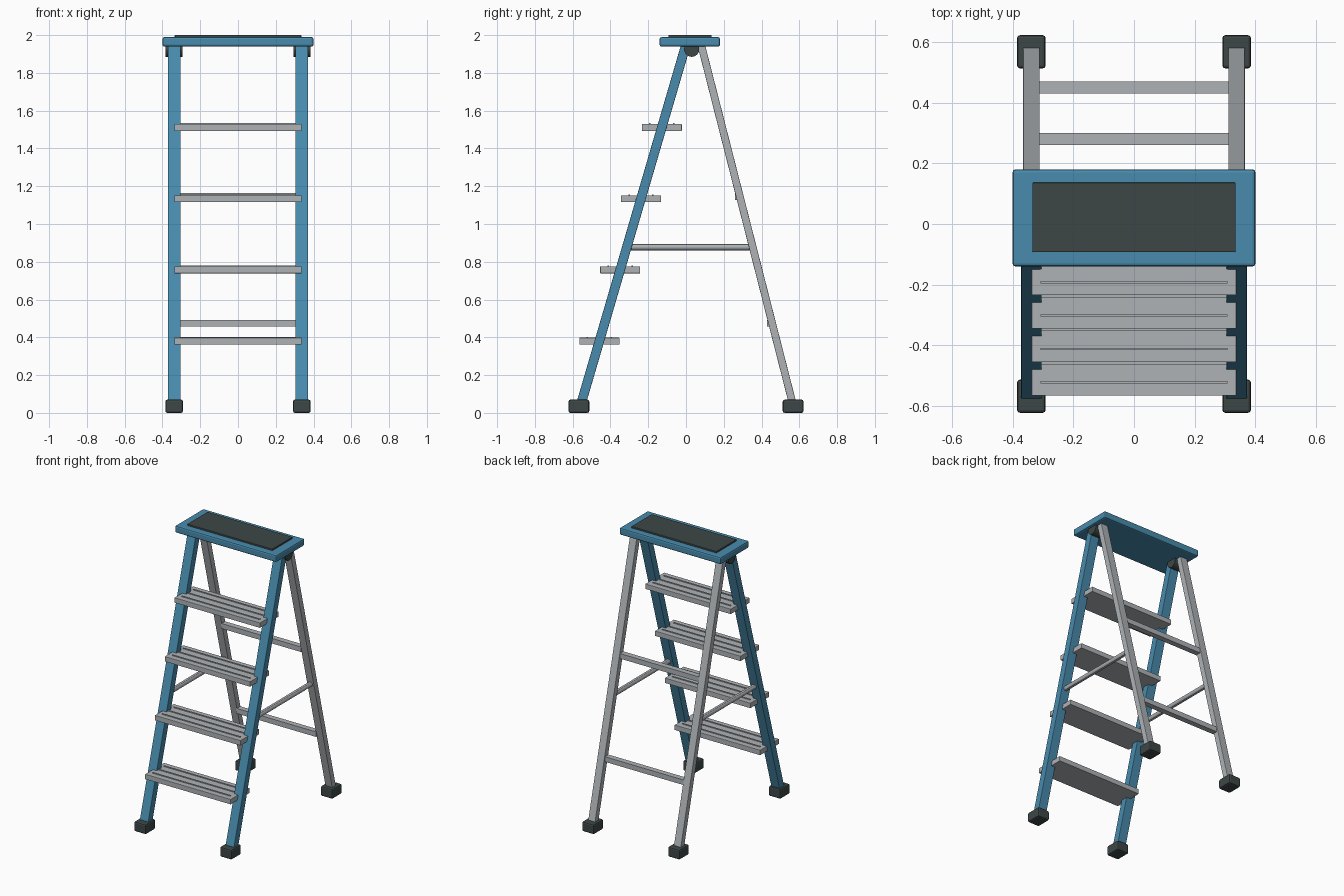
import bpy
import bmesh
import math
from mathutils import Matrix, Vector

cube = bpy.data.objects.get("Cube")
if cube:
    bpy.data.objects.remove(cube, do_unlink=True)


def make_material(name, color):
    mat = bpy.data.materials.new(name)
    mat.use_nodes = True
    mat.diffuse_color = (*color, 1)
    bsdf = next(n for n in mat.node_tree.nodes if n.type == 'BSDF_PRINCIPLED')
    bsdf.inputs["Base Color"].default_value = (*color, 1)
    bsdf.inputs["Roughness"].default_value = 0.6
    return mat


BLUE = make_material("blue paint", (0.065, 0.26, 0.42))
METAL = make_material("brushed aluminium", (0.43, 0.45, 0.47))
RUBBER = make_material("dark rubber", (0.047, 0.062, 0.062))


def finish(name, bm, mat):
    mesh = bpy.data.meshes.new(name)
    bm.to_mesh(mesh)
    bm.free()
    mesh.materials.append(mat)
    obj = bpy.data.objects.new(name, mesh)
    bpy.context.collection.objects.link(obj)
    return obj


def box(name, center, size, mat, bevel=0, tilt=0):
    """Box turned by tilt about the x axis."""
    bm = bmesh.new()
    bmesh.ops.create_cube(bm, size=1, matrix=Matrix.Diagonal((*size, 1)))
    if bevel:
        bmesh.ops.bevel(bm, geom=bm.edges[:], offset=bevel, segments=2,
                        profile=0.5, affect='EDGES')
    bm.transform(Matrix.Translation(center) @ Matrix.Rotation(tilt, 4, 'X'))
    return finish(name, bm, mat)


def rail(name, x, bottom, top, width, depth, mat):
    """Leaning rail between two (y, z) points."""
    a, b = Vector((x, *bottom)), Vector((x, *top))
    d = b - a
    return box(name, (a + b) / 2, (width, depth, d.length), mat,
               bevel=0.003, tilt=-math.atan2(d.y, d.z))


def rod(name, center, radius, length, axis, mat, sides):
    bm = bmesh.new()
    bmesh.ops.create_cone(bm, cap_ends=True, segments=sides, radius1=radius,
                          radius2=radius, depth=length)
    turn = Matrix.Rotation(math.pi / 2, 4, 'Y' if axis == 'X' else 'X')
    bm.transform(Matrix.Translation(center) @ turn)
    obj = finish(name, bm, mat)
    bpy.ops.object.select_all(action='DESELECT')
    obj.select_set(True)
    bpy.context.view_layer.objects.active = obj
    bpy.ops.object.shade_smooth_by_angle()
    return obj


FRONT_BOTTOM, FRONT_TOP = (-0.558, 0.04), (0.0, 1.95)
REAR_BOTTOM, REAR_TOP = (0.567, 0.04), (0.08, 1.95)


def front_y(z):
    t = (z - FRONT_BOTTOM[1]) / (FRONT_TOP[1] - FRONT_BOTTOM[1])
    return FRONT_BOTTOM[0] + t * (FRONT_TOP[0] - FRONT_BOTTOM[0])


# Rails, feet, hinges and side stays, once per side
for side, s in (("left", 1), ("right", -1)):
    x = s * 0.338
    rail(f"front_rail_{side}", x, FRONT_BOTTOM, FRONT_TOP, 0.067, 0.05, BLUE)
    rail(f"rear_rail_{side}", x, REAR_BOTTOM, REAR_TOP, 0.055, 0.04, METAL)
    for end, y in (("front", -0.567), ("rear", 0.567)):
        box(f"{end}_foot_{side}", (x, y, 0.035), (0.094, 0.11, 0.07),
            RUBBER, bevel=0.01)
    rod(f"hinge_{side}", (x, 0.03, 1.925), 0.04, 0.09, 'X', RUBBER, 24)
    rod(f"side_stay_{side}", (x, 0.02, 0.878), 0.017, 0.66, 'Y', METAL, 12)

# Treads with three raised grip ribs each
for i in range(4):
    z = 0.38 + i * 0.377
    y = front_y(z)
    box(f"step_{i + 1}", (0, y, z), (0.674, 0.212, 0.036), METAL, bevel=0.002)
    for j in (-1, 0, 1):
        box(f"step_{i + 1}_rib_{j + 2}", (0, y + j * 0.063, z + 0.019),
            (0.615, 0.008, 0.008), METAL)

# Rear cross braces
for name, y, z in (("lower", 0.45, 0.475), ("upper", 0.28, 1.145)):
    box(f"rear_brace_{name}", (0, y, z), (0.63, 0.04, 0.036), METAL)

# Top platform and its grip mat
box("top_platform", (0, 0.02, 1.964), (0.8, 0.32, 0.05), BLUE, bevel=0.01)
box("grip_mat", (0, 0.022, 1.99), (0.67, 0.228, 0.02), RUBBER, bevel=0.002)
